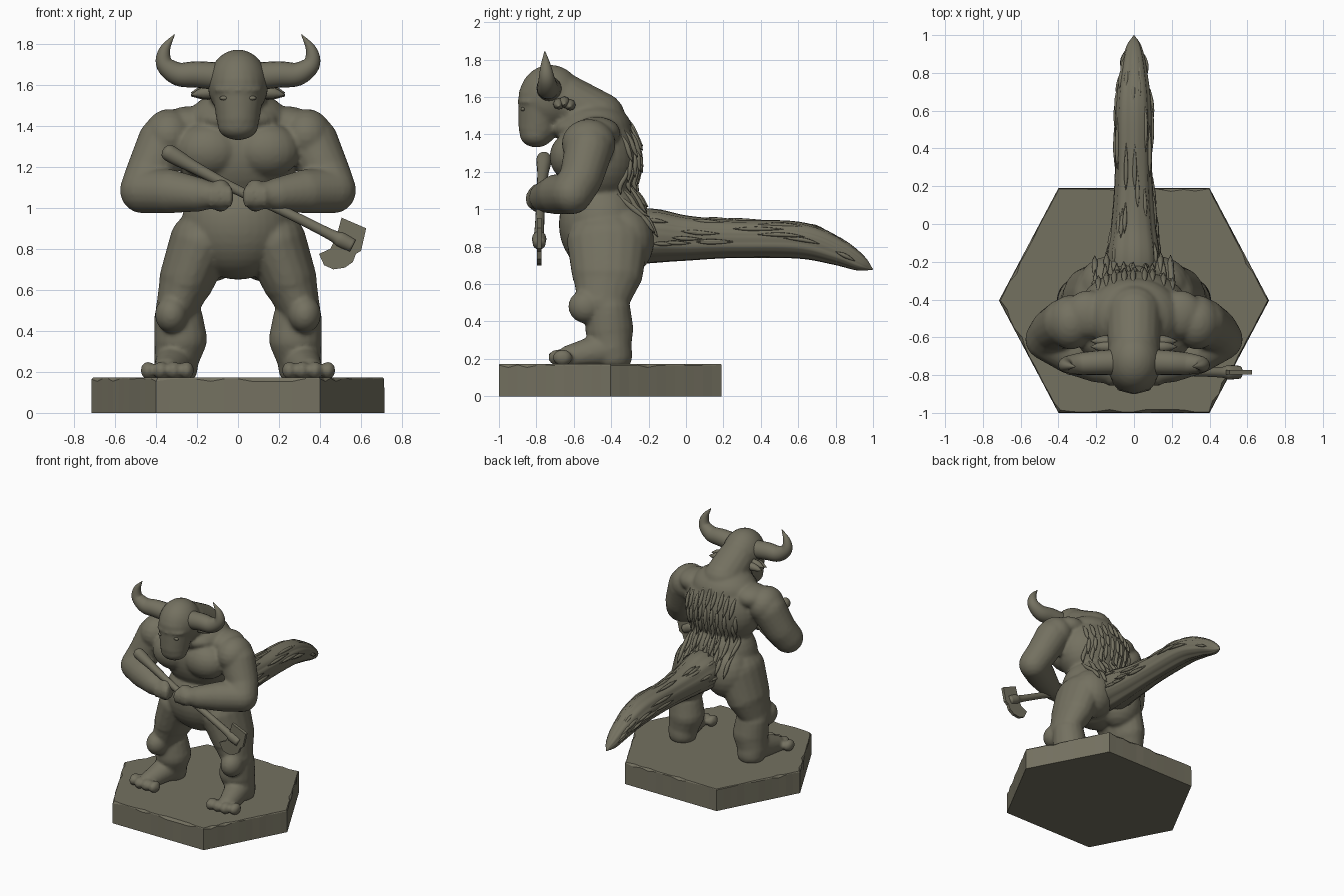
import bpy, bmesh, math, random
from mathutils import Vector, Matrix
from mathutils.bvhtree import BVHTree

if "Cube" in bpy.data.objects:
    bpy.data.objects.remove(bpy.data.objects["Cube"])

random.seed(4)
mat = bpy.data.materials.new("olive grey stone")
mat.diffuse_color = (0.175, 0.165, 0.118, 1)
mat.use_nodes = True
mat.node_tree.nodes["Principled BSDF"].inputs["Base Color"].default_value = mat.diffuse_color


def finish(bm, name, smooth=True):
    bmesh.ops.recalc_face_normals(bm, faces=bm.faces)
    me = bpy.data.meshes.new(name)
    bm.to_mesh(me)
    bm.free()
    me.materials.append(mat)
    for p in me.polygons:
        p.use_smooth = smooth
    ob = bpy.data.objects.new(name, me)
    bpy.context.collection.objects.link(ob)
    return ob


def skin(bm, rings):
    """Bridge successive rings of points and cap both ends."""
    rings = [[bm.verts.new(p) for p in ring] for ring in rings]
    for a, b in zip(rings, rings[1:]):
        for j in range(len(a)):
            k = (j + 1) % len(a)
            bm.faces.new((a[j], a[k], b[k], b[j]))
    bm.faces.new(rings[0][::-1])
    bm.faces.new(rings[-1])


def ball(bm, c, r, sides=22):
    """Ellipsoid written directly as rings of points."""
    rows = sides // 2
    rings = []
    for i in range(rows + 1):
        a = math.pi * min(max(i / rows, 0.01), 0.99)
        rings.append([(c[0] + r[0] * math.sin(a) * math.cos(math.tau * j / sides),
                       c[1] + r[1] * math.sin(a) * math.sin(math.tau * j / sides),
                       c[2] - r[2] * math.cos(a)) for j in range(sides)])
    skin(bm, rings)


def circle(p, t, ref, sides, radius, depth=1.0):
    u = t.cross(Vector(ref)).normalized()
    v = u.cross(t).normalized()
    out = []
    for j in range(sides):
        d = u * math.cos(math.tau * j / sides) + v * math.sin(math.tau * j / sides)
        d.y *= depth
        out.append(p + d * radius(j))
    return out


def limb(bm, pts, depth=1.0):
    """Balls at the joints with cones between; points are (x, y, z, radius)."""
    for p in pts:
        ball(bm, p[:3], (p[3], p[3] * depth, p[3]), 18)
    for a, b in zip(pts, pts[1:]):
        pa, pb = Vector(a[:3]), Vector(b[:3])
        t = (pb - pa).normalized()
        ref = (0, 1, 0) if abs(t.y) < 0.8 else (0, 0, 1)
        skin(bm, [circle(p, t, ref, 18, lambda j: r, depth) for p, r in ((pa, a[3]), (pb, b[3]))])


def spline(pts, n):
    """Catmull-Rom through (x, y, z, radius) points."""
    P = [Vector(p) for p in pts]
    P = [2 * P[0] - P[1]] + P + [2 * P[-1] - P[-2]]
    out = []
    for i in range(1, len(P) - 2):
        a, b, c, d = P[i - 1:i + 3]
        for k in range(n):
            t = k / n
            out.append(0.5 * (2 * b + (c - a) * t + (2 * a - 5 * b + 4 * c - d) * t * t
                              + (3 * b - a - 3 * c + d) * t ** 3))
    return out + [P[-2]]


def tube(bm, pts, sides, ref, n=6, ridge=lambda j: 1.0):
    path = spline(pts, n)
    rings = []
    for i, p in enumerate(path):
        t = (path[min(i + 1, len(path) - 1)] - path[max(i - 1, 0)]).to_3d().normalized()
        r = max(p[3], 0.001)
        rings.append(circle(p.to_3d(), t, ref, sides, lambda j: r * ridge(j)))
    skin(bm, rings)


# Hexagonal chipped base
bm = bmesh.new()
corners = [(0.40, -1), (0.715, -0.405), (0.40, 0.19), (-0.40, 0.19), (-0.715, -0.405), (-0.40, -1)]
outline = []
for i, a in enumerate(corners):
    outline += [Vector(a).lerp(Vector(corners[(i + 1) % 6]), k / 12) for k in range(12)]
mid = Vector((0, -0.405))
rings = [[], [], []]
for p in outline:
    chip = random.choice((0.004, 0.006, 0.008, 0.018))
    for ring, z, inset in zip(rings, (0, 0.172 - chip, 0.172), (0, random.uniform(0, 0.004), chip)):
        q = p + (mid - p).normalized() * inset
        ring.append((q.x, q.y, z))
skin(bm, rings)
finish(bm, "base", False)

# Body: overlapping muscle volumes fused by a voxel remesh
bm = bmesh.new()
ball(bm, (0, -0.47, 1.27), (0.30, 0.225, 0.27), 36)     # rib cage
ball(bm, (0, -0.49, 1.42), (0.25, 0.205, 0.155), 30)    # neck hump
ball(bm, (0, -0.445, 0.92), (0.275, 0.235, 0.27), 36)   # belly
limb(bm, [(0, -0.47, 1.48, 0.15), (0, -0.64, 1.58, 0.14)])
ball(bm, (0, -0.56, 1.43), (0.21, 0.16, 0.08))          # collar
ball(bm, (0, -0.725, 1.60), (0.147, 0.167, 0.172), 30)  # skull
limb(bm, [(0, -0.765, 1.60, 0.133), (0, -0.79, 1.445, 0.108)])
ball(bm, (0, -0.80, 1.40), (0.10, 0.09, 0.07))          # muzzle
ball(bm, (0, -0.81, 1.575), (0.125, 0.092, 0.03))       # brow
for s in (1, -1):
    ball(bm, (s * 0.14, -0.60, 1.28), (0.165, 0.13, 0.135))    # pectoral
    ball(bm, (s * 0.24, -0.48, 1.41), (0.13, 0.13, 0.085))     # trapezius
    ball(bm, (s * 0.335, -0.52, 1.35), (0.125, 0.145, 0.132))  # shoulder
    limb(bm, [(s * 0.36, -0.52, 1.32, 0.13), (s * 0.43, -0.56, 1.17, 0.117),
              (s * 0.465, -0.61, 1.085, 0.112), (s * 0.33, -0.69, 1.08, 0.108),
              (s * 0.2, -0.755, 1.065, 0.085), (s * 0.12, -0.785, 1.06, 0.065)])
    ball(bm, (s * 0.085, -0.785, 1.06), (0.06, 0.065, 0.08))   # fist
    for i in range(4):
        ball(bm, (s * (0.04 + 0.03 * i), -0.825, 1.055), (0.018, 0.035, 0.055), 12)
    ball(bm, (s * 0.13, -0.33, 0.83), (0.17, 0.16, 0.19))      # buttock
    limb(bm, [(s * 0.18, -0.42, 0.83, 0.155), (s * 0.25, -0.42, 0.65, 0.135),
              (s * 0.305, -0.445, 0.50, 0.098)], 1.42)
    ball(bm, (s * 0.325, -0.535, 0.48), (0.08, 0.095, 0.09))   # knee
    limb(bm, [(s * 0.29, -0.415, 0.46, 0.12), (s * 0.28, -0.41, 0.36, 0.13),
              (s * 0.30, -0.40, 0.26, 0.11), (s * 0.30, -0.39, 0.22, 0.105)])
    limb(bm, [(s * 0.305, -0.42, 0.25, 0.10), (s * 0.345, -0.62, 0.205, 0.07)])
    for i in range(4):                                         # toes
        ball(bm, (s * (0.25 + 0.063 * i), -0.66 - 0.025 * (i < 3), 0.207), (0.037, 0.055, 0.045), 12)
for v in bm.verts:                                             # flat soles on the base
    v.co.z = max(v.co.z, 0.165)
tree = BVHTree.FromBMesh(bm)
body = finish(bm, "body")
m = body.modifiers.new("fuse", 'REMESH')
m.mode = 'VOXEL'
m.voxel_size = 0.012
m.use_smooth_shade = True
m = body.modifiers.new("soften", 'SMOOTH')
m.factor = 0.5
m.iterations = 5
# bake the modifiers once
fused = bpy.data.meshes.new_from_object(body.evaluated_get(bpy.context.evaluated_depsgraph_get()))
body.modifiers.clear()
body.data = fused
if not fused.materials:
    fused.materials.append(mat)

# Eyes, horns and ragged ears
bm = bmesh.new()
for s in (1, -1):
    ball(bm, (s * 0.068, -0.872, 1.535), (0.022, 0.012, 0.011), 12)
finish(bm, "eyes")
bm = bmesh.new()
for s in (1, -1):
    tube(bm, [(s * 0.08, -0.73, 1.64, 0.068), (s * 0.2, -0.735, 1.65, 0.064),
              (s * 0.29, -0.74, 1.652, 0.057), (s * 0.357, -0.745, 1.70, 0.043),
              (s * 0.357, -0.75, 1.77, 0.027), (s * 0.31, -0.755, 1.845, 0.002)], 20, (0, 1, 0))
finish(bm, "horns")
bm = bmesh.new()
for s in (1, -1):
    for dy, dz in ((0, 0), (0.03, -0.015), (-0.03, -0.01)):
        tube(bm, [(s * 0.11, -0.65 + dy, 1.575 + dz, 0.03), (s * 0.17, -0.65 + dy, 1.57 + dz, 0.028),
                  (s * 0.23, -0.65 + dy, 1.56 + dz, 0.002)], 8, (0, 1, 0), 3)
finish(bm, "ears")

# Thick furred tail with lengthwise ridges
groove = [random.uniform(0.95, 1.04) for _ in range(48)]
bm = bmesh.new()
tail_pts = [(0, -0.32, 0.85, 0.135), (0, -0.18, 0.858, 0.142), (0, 0, 0.846, 0.118),
            (0, 0.25, 0.842, 0.10), (0, 0.6, 0.835, 0.096), (0, 0.8, 0.777, 0.073),
            (0, 0.93, 0.713, 0.043), (0, 0.998, 0.678, 0.003)]
tube(bm, tail_pts, 48, (0, 0, 1), 8, lambda j: groove[j])
path = spline(tail_pts, 8)
for i in range(40):                                            # fur locks on the tail
    a = random.uniform(-0.4, math.pi + 0.4)
    k = random.randrange(6, 44)
    lock = []
    for q, r in ((0, 0.001), (2, 0.012), (4, 0.010), (6, 0.001)):
        p = path[k + q]
        lock.append((p.x + p[3] * math.cos(a), p.y, p.z + p[3] * math.sin(a), r))
    tube(bm, lock, 6, (1, 0, 0.3), 2)
finish(bm, "tail")

# Rows of fur locks lying on the back
bm = bmesh.new()
for row in range(5):
    for col in range(9):
        x = (col - 4) * 0.05 + random.uniform(-0.012, 0.012)
        z = 1.47 - 0.105 * row - 0.012 * abs(col - 4) + random.uniform(-0.025, 0.025)
        lock = []
        for k, (r, lift) in enumerate(((0.003, -0.005), (0.014, 0), (0.015, 0.004), (0.002, 0.022))):
            hit = tree.ray_cast(Vector((x, 0.5, z - 0.05 * k)), Vector((0, -1, 0)))[0]
            if hit:
                lock.append((x, hit.y + lift, hit.z, r))
        if len(lock) == 4:
            tube(bm, lock, 7, (1, 0, 0), 3)
finish(bm, "back_fur")

# Axe: handle with swollen butt, and a flat two-sided blade
bm = bmesh.new()
tube(bm, [(-0.365, -0.76, 1.285, 0.012), (-0.35, -0.76, 1.276, 0.036), (-0.31, -0.76, 1.252, 0.040),
          (-0.2, -0.765, 1.19, 0.030), (0, -0.775, 1.085, 0.024), (0.25, -0.78, 0.97, 0.024),
          (0.45, -0.785, 0.87, 0.027), (0.5, -0.785, 0.845, 0.038), (0.56, -0.785, 0.815, 0.034)],
     16, (0, 1, 0))
finish(bm, "axe_handle")
bm = bmesh.new()
blade = [(0.505, 0.952), (0.625, 0.90), (0.60, 0.79), (0.575, 0.775), (0.56, 0.735), (0.52, 0.708),
         (0.465, 0.70), (0.42, 0.72), (0.395, 0.775), (0.45, 0.80), (0.48, 0.86)]
skin(bm, [[(x, y, z) for x, z in blade] for y in (-0.797, -0.773)])
finish(bm, "axe_blade", False)
